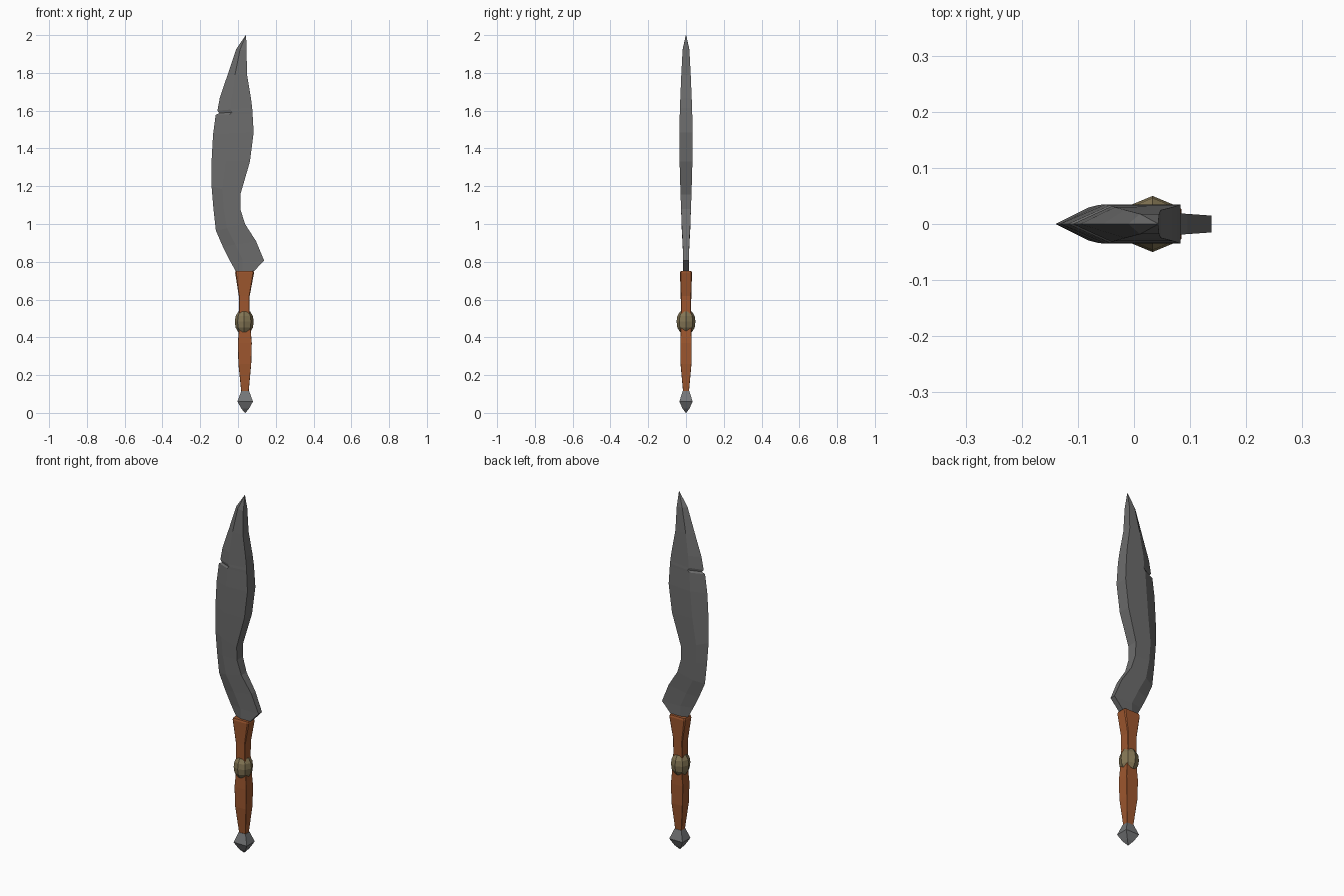
import bpy, math

if "Cube" in bpy.data.objects:
    bpy.data.objects.remove(bpy.data.objects["Cube"])

def mat(name, c):
    m = bpy.data.materials.new(name)
    m.diffuse_color = (*c, 1)
    m.use_nodes = True
    m.node_tree.nodes["Principled BSDF"].inputs["Base Color"].default_value = m.diffuse_color
    return m

steel = mat("dark steel", (0.15, 0.15, 0.15))
pommel_steel = mat("pommel steel", (0.18, 0.185, 0.19))
wood = mat("reddish wood", (0.34, 0.095, 0.028))
brass = mat("dull brass", (0.23, 0.18, 0.09))

def loft(name, rings, m):
    """Skin a list of equal-length vertex rings and cap both ends."""
    n = len(rings[0])
    verts = [v for r in rings for v in r]
    faces = [(i*n + j, i*n + (j+1) % n, (i+1)*n + (j+1) % n, (i+1)*n + j)
             for i in range(len(rings) - 1) for j in range(n)]
    faces += [tuple(range(n))[::-1], tuple(range(len(verts) - n, len(verts)))]
    me = bpy.data.meshes.new(name)
    me.from_pydata(verts, [], faces)
    me.materials.append(m)
    ob = bpy.data.objects.new(name, me)
    bpy.context.collection.objects.link(ob)
    return ob

def chamfered(cx, z, a, b, c):
    """Rectangle ring of half sizes a, b with small corner chamfers c."""
    p = [(a, -b + c), (a, b - c), (a - c, b), (-a + c, b),
         (-a, b - c), (-a, -b + c), (-a + c, -b), (a - c, -b)]
    return [(cx + x, y, z) for x, y in p]

# Blade: cutting edge x, z / spine x, z / half thickness, with a notch in the edge
stations = [
    (-.012, .75, .085, .75, .015), (-.045, .81, .138, .807, .015),
    (-.08, .88, .095, .91, .018), (-.117, .965, .037, 1.0, .023),
    (-.13, 1.08, .012, 1.08, .026), (-.14, 1.2, .012, 1.155, .029),
    (-.14, 1.33, .063, 1.33, .034), (-.132, 1.475, .083, 1.485, .035),
    (-.118, 1.578, .077, 1.585, .033), (-.099, 1.587, .076, 1.6, .033),
    (-.109, 1.6, .075, 1.615, .032), (-.096, 1.67, .068, 1.67, .030),
    (-.055, 1.79, .048, 1.79, .025), (-.01, 1.925, .045, 1.92, .018),
    (.041, 2.0, .043, 2.0, .001)]
rings = []
for xe, ze, xs, zs, t in stations:
    f = 0.38                                   # bevel width as share of the blade
    xb, zb = xe + (xs - xe) * f, ze + (zs - ze) * f
    rings.append([(xe, 0, ze), (xb, -t, zb), (xs, -t, zs), (xs, t, zs), (xb, t, zb)])
loft("blade", rings, steel)

# Grip: flared at the blade, waisted at the band, swelling below
loft("grip", [chamfered(cx, z, a, b, c) for cx, z, a, b, c in [
    (.037, .105, .019, .015, .001), (.036, .26, .034, .029, .001),
    (.036, .37, .037, .030, .001), (.036, .43, .032, .028, .001),
    (.033, .54, .028, .027, .002), (.033, .62, .029, .028, .003),
    (.035, .742, .050, .032, .006), (.035, .752, .047, .029, .006)]], wood)

# Band: eight-sided bead round the grip
loft("grip_band", [[(.033 + r * math.cos(k * math.pi / 4), r * math.sin(k * math.pi / 4), z)
                    for k in range(8)]
                   for r, z in [(.032, .428), (.046, .452), (.05, .483), (.046, .512), (.032, .536)]],
     brass)

# Pommel: four-sided pointed cap
loft("pommel", [[(.038 + sx * a, sy * b, z) for sx, sy in [(1, -1), (1, 1), (-1, 1), (-1, -1)]]
                for a, b, z in [(.001, .001, 0), (.020, .018, .022), (.041, .035, .06), (.021, .018, .115)]],
     pommel_steel)
